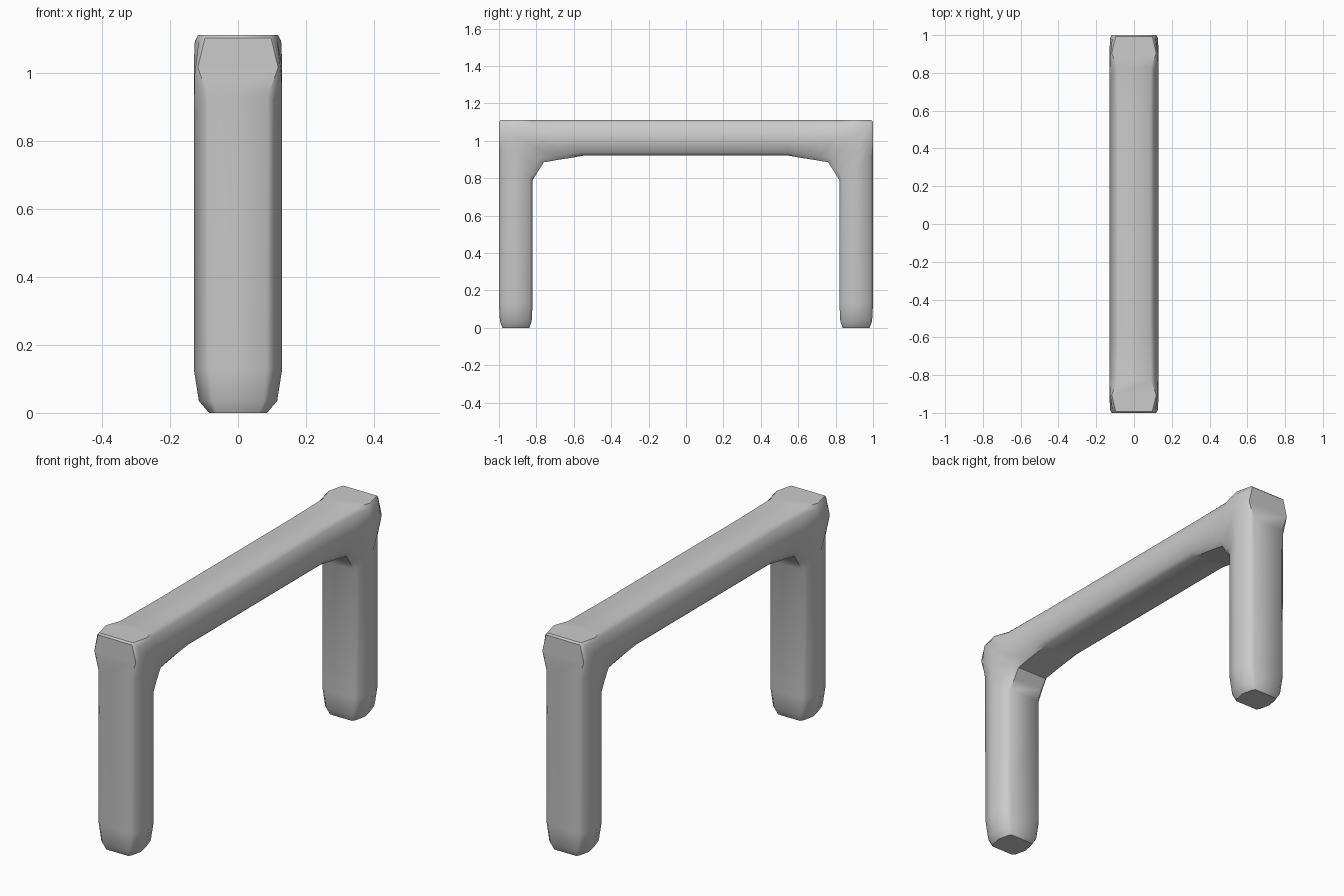
import bpy, bmesh

if "Cube" in bpy.data.objects:
    bpy.data.objects.remove(bpy.data.objects["Cube"])

# Stations along one half: outer (y, z), inner (y, z),
# half widths: outer flat, outer shoulder, middle, inner shoulder, inner flat; middle position
half = [
    ((-.982, 0), (-.838, 0), (.062, .072, .085, .072, .062), .5),
    ((-.995, .035), (-.825, .035), (.075, .092, .115, .092, .075), .5),
    ((-1, .13), (-.82, .13), (.085, .105, .13, .105, .085), .5),
    ((-1, .93), (-.82, .79), (.088, .107, .13, .105, .085), .5),
    ((-1, 1.015), (-.79, .838), (.118, .127, .13, .105, .085), .45),
    ((-1, 1.11), (-.76, .885), (.095, .116, .13, .107, .085), .4),
    ((-.905, 1.11), (-.69, .897), (.118, .127, .13, .105, .085), .45),
    ((-.83, 1.11), (-.62, .908), (.09, .108, .13, .105, .085), .5),
    ((-.55, 1.11), (-.55, .92), (.085, .105, .13, .105, .085), .5),
]


def flip(s):
    (a, b), (c, d), w, m = s
    return ((-a, b), (-c, d), w, m)


stations = half + [flip(s) for s in reversed(half)]

# Arch: loft one faceted section down one leg, along the beam and down the other leg
bm = bmesh.new()
rings = []
for (oy, oz), (iy, iz), widths, mid in stations:
    pts = [(w, oy + (iy - oy) * t, oz + (iz - oz) * t)
           for w, t in zip(widths, (0, .09, mid, .91, 1))]
    pts += [(-x, y, z) for x, y, z in reversed(pts)]
    rings.append([bm.verts.new(p) for p in pts])
for a, b in zip(rings, rings[1:]):
    n = len(a)
    for i in range(n):
        j = (i + 1) % n
        bm.faces.new((a[i], a[j], b[j], b[i]))
bm.faces.new(rings[0])
bm.faces.new(rings[-1])
bmesh.ops.recalc_face_normals(bm, faces=bm.faces)

mesh = bpy.data.meshes.new("arch_frame")
bm.to_mesh(mesh)
bm.free()
arch = bpy.data.objects.new("arch_frame", mesh)
bpy.context.collection.objects.link(arch)

# Slim rounding on the outer top edges at both ends
arch.data.attributes.new("bevel_weight_edge", 'FLOAT', 'EDGE')
weights = arch.data.attributes["bevel_weight_edge"].data
for e in arch.data.edges:
    ends = [arch.data.vertices[v].co for v in e.vertices]
    if all(abs(c.y) > .999 and c.z > 1.1 for c in ends):
        weights[e.index].value = 1
bevel = arch.modifiers.new("edge_rounding", 'BEVEL')
bevel.limit_method = 'WEIGHT'
bevel.width = .008
bevel.segments = 1

# Soft shading with the crisp edges kept
bpy.context.view_layer.objects.active = arch
arch.select_set(True)
bpy.ops.object.shade_smooth_by_angle(angle=.75)
